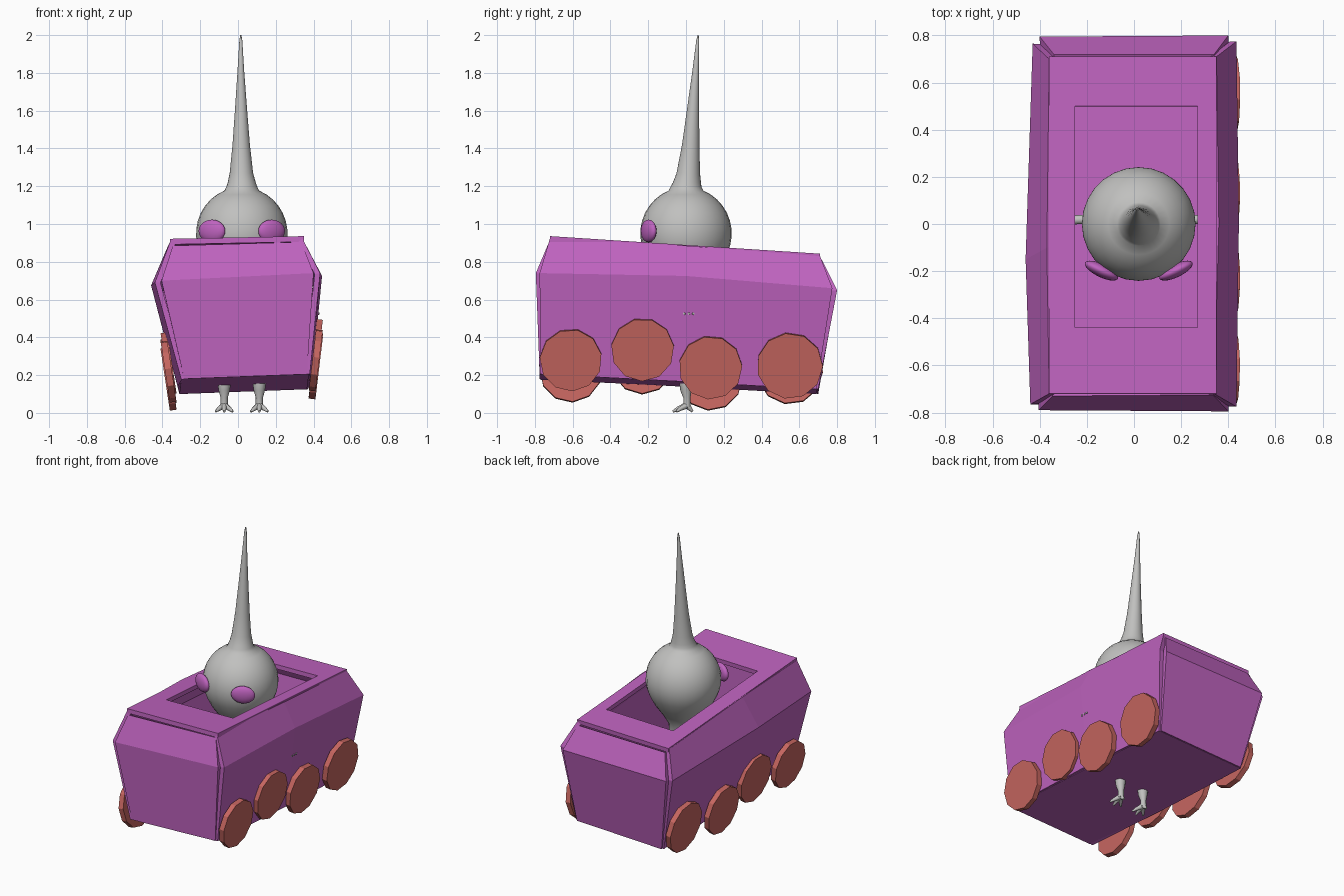
import bpy, bmesh, math
from mathutils import Vector, Matrix

if "Cube" in bpy.data.objects:
    bpy.data.objects.remove(bpy.data.objects["Cube"])


def material(name, rgb):
    m = bpy.data.materials.new(name)
    m.diffuse_color = (*rgb, 1)
    m.use_nodes = True
    m.node_tree.nodes["Principled BSDF"].inputs["Base Color"].default_value = m.diffuse_color
    return m


PURPLE = material("purple", (0.52, 0.125, 0.52))
RED = material("brick_red", (0.56, 0.13, 0.115))
GREY = material("light_grey", (0.53, 0.53, 0.52))


def finish(name, bm, mat, smooth=None):
    me = bpy.data.meshes.new(name)
    bm.to_mesh(me)
    bm.free()
    me.materials.append(mat)
    ob = bpy.data.objects.new(name, me)
    bpy.context.collection.objects.link(ob)
    if smooth:
        bpy.ops.object.select_all(action='DESELECT')
        ob.select_set(True)
        bpy.context.view_layer.objects.active = ob
        bpy.ops.object.shade_smooth_by_angle(angle=math.radians(smooth))
    return ob


def panel(name, rows, skip=(), thick=0.03):
    """Slab from a grid of points, thickened towards the cart's middle."""
    bm = bmesh.new()
    grid = [[bm.verts.new(p) for p in row] for row in rows]
    for i in range(len(rows) - 1):
        for j in range(len(rows[0]) - 1):
            if (i, j) not in skip:
                bm.faces.new((grid[i][j], grid[i + 1][j], grid[i + 1][j + 1], grid[i][j + 1]))
    bm.normal_update()
    for f in bm.faces:
        if f.normal.dot(f.calc_center_median() - Vector((0, 0, 0.5))) < 0:
            f.normal_flip()
    ob = finish(name, bm, PURPLE)
    s = ob.modifiers.new("thickness", 'SOLIDIFY')
    s.thickness = thick
    s.offset = -1
    return ob


def tube(name, rings, mat=GREY, sides=12, upright=False):
    """Smooth skin over (x, y, z, radius) rings."""
    bm = bmesh.new()
    pts = [Vector(r[:3]) for r in rings]
    loops = []
    for i, p in enumerate(pts):
        d = pts[min(i + 1, len(pts) - 1)] - pts[max(i - 1, 0)]
        rot = Matrix.Identity(3) if upright else d.to_track_quat('Z', 'Y').to_matrix()
        loops.append([bm.verts.new(p + rot @ Vector((math.cos(a), math.sin(a), 0)) * rings[i][3])
                      for a in (2 * math.pi * k / sides for k in range(sides))])
    for a, b in zip(loops, loops[1:]):
        for k in range(sides):
            n = (k + 1) % sides
            bm.faces.new((a[k], a[n], b[n], b[k]))
    bm.faces.new(loops[0])
    bm.faces.new(loops[-1])
    bmesh.ops.recalc_face_normals(bm, faces=bm.faces)
    return finish(name, bm, mat, 60)


# Cart side panels: stations along y with top, shoulder and bottom points
panel("right_panel", [
    [(0.34, -0.72, 0.925), (0.435, -0.775, 0.74), (0.38, -0.77, 0.205)],
    [(0.36, 0.00, 0.885), (0.445, 0.00, 0.725), (0.39, 0.00, 0.165)],
    [(0.35, 0.71, 0.83), (0.435, 0.775, 0.66), (0.37, 0.69, 0.125)]])
panel("left_panel", [
    [(-0.36, -0.72, 0.905), (-0.44, -0.765, 0.69), (-0.30, -0.77, 0.175)],
    [(-0.37, -0.10, 0.885), (-0.46, -0.15, 0.675), (-0.32, 0.00, 0.14)],
    [(-0.36, 0.70, 0.82), (-0.43, 0.765, 0.64), (-0.31, 0.69, 0.10)]])

# Cart end panels
panel("front_panel", [
    [(-0.345, -0.73, 0.885), (0.335, -0.725, 0.905)],
    [(-0.405, -0.79, 0.70), (0.40, -0.795, 0.74)],
    [(-0.285, -0.775, 0.18), (0.365, -0.775, 0.205)]])
panel("back_panel", [
    [(-0.34, 0.72, 0.80), (0.34, 0.72, 0.81)],
    [(-0.40, 0.795, 0.64), (0.40, 0.80, 0.65)],
    [(-0.30, 0.70, 0.10), (0.36, 0.70, 0.125)]])


# Cart top with a rectangular hatch, and the floor
def top_z(x, y):
    return 0.882 - 0.065 * y + 0.02 * x


panel("top_panel", [[(x, y, top_z(x, y)) for x in (-0.36, -0.25, 0.27, 0.35)]
                    for y in (-0.72, -0.44, 0.50, 0.71)], skip={(1, 1)})
panel("floor", [[(-0.30, -0.77, 0.18), (0.375, -0.77, 0.205)],
                [(-0.31, 0.69, 0.10), (0.365, 0.69, 0.125)]])

# Wheels: (y, right height, left height, radius), leaning with the sides
for i, (y, zr, zl, r) in enumerate([(-0.61, 0.28, 0.22, 0.165), (-0.23, 0.335, 0.265, 0.167),
                                    (0.13, 0.24, 0.18, 0.168), (0.55, 0.25, 0.22, 0.175)]):
    for side, x, z, tilt in (("right", 0.412, zr, 0.12), ("left", -0.368, zl, -0.15)):
        bm = bmesh.new()
        bmesh.ops.create_cone(bm, cap_ends=True, segments=11, radius1=r, radius2=r, depth=0.036,
                              matrix=Matrix.Translation((x, y, z)) @ Matrix.Rotation(tilt, 4, 'Y')
                              @ Matrix.Rotation(math.pi / 2, 4, 'Y')
                              @ Matrix.Rotation(0.2 + i * 0.5, 4, 'Z'))
        finish(f"{side}_wheel_{i + 1}", bm, RED)

# Rider: tapering torso, round head and tall leaning spike
CX = 0.02
rings = [(CX, 0, 0.17, 0.06), (CX, 0, 0.22, 0.11), (CX, 0, 0.32, 0.13), (CX, 0, 0.45, 0.115),
         (CX, 0, 0.56, 0.09), (CX, 0, 0.64, 0.095), (CX, 0, 0.71, 0.135), (CX, 0, 0.78, 0.185)]
for k in range(10):
    a = math.radians(-25 + k * 10.3)
    rings.append((CX, 0, 0.95 + 0.245 * math.sin(a), 0.242 * math.cos(a)))
rings += [(CX, 0.0, 1.197, 0.082), (CX, 0.005, 1.22, 0.074), (0.018, 0.012, 1.27, 0.062),
          (0.017, 0.025, 1.42, 0.046), (0.016, 0.038, 1.62, 0.031),
          (0.015, 0.052, 1.82, 0.017), (0.015, 0.062, 1.97, 0.008), (0.015, 0.064, 2.0, 0.003)]
tube("rider_body", rings, sides=28, upright=True)

# Eyes, arms, legs and feet
for side, s in (("left", -1), ("right", 1)):
    bm = bmesh.new()
    bmesh.ops.create_uvsphere(
        bm, u_segments=20, v_segments=12, radius=1,
        matrix=Matrix.Translation((CX + s * 0.158, -0.198, 0.963)) @ Matrix.Rotation(s * 0.45, 4, 'Z')
        @ Matrix.Diagonal((0.078, 0.028, 0.06, 1)))
    finish(f"{side}_eye", bm, PURPLE, 60)

    hand = 0.40
    tube(f"{side}_arm", [(CX + s * 0.06, 0.01, 0.54, 0.025), (CX + s * 0.22, 0.02, 0.55, 0.02),
                         (CX + s * hand * 0.85, 0.015, 0.53, 0.018)], sides=10)
    for k in (-1, 0, 1):
        tube(f"{side}_finger_{k + 2}",
             [(CX + s * hand * 0.83, 0.015, 0.53, 0.014),
              (CX + s * (hand + 0.01), 0.015 + k * 0.025, 0.525, 0.006)], sides=8)

    x = CX + s * 0.093
    tube(f"{side}_leg", [(x, 0, 0.28, 0.045), (x, 0, 0.15, 0.034), (x, 0.0, 0.12, 0.03),
                         (x, 0.005, 0.08, 0.019), (x, 0.005, 0.03, 0.02)])
    for k, (dx, dy) in enumerate([(-0.045, -0.05), (0.0, -0.07), (0.045, -0.05), (0.0, 0.035)]):
        tube(f"{side}_toe_{k + 1}", [(x, 0.005, 0.04, 0.018), (x + dx * 0.6, dy * 0.6, 0.022, 0.012),
                                     (x + dx, dy, 0.007, 0.006)], sides=8)
